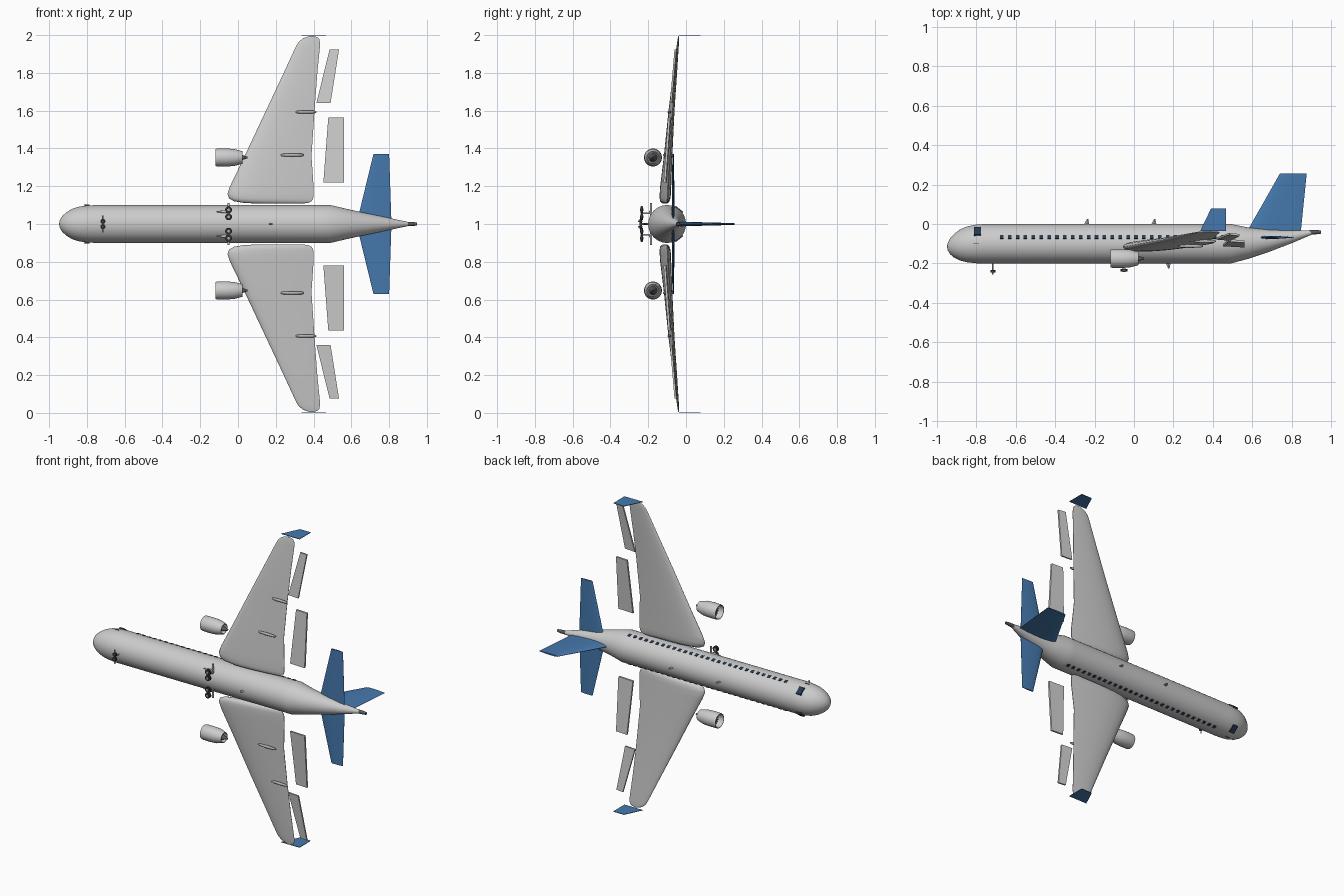
import bpy, bmesh
from math import sin, cos, pi, sqrt, radians
from mathutils import Vector, Matrix

if "Cube" in bpy.data.objects:
    bpy.data.objects.remove(bpy.data.objects["Cube"])


def mat(name, rgb):
    m = bpy.data.materials.new(name)
    m.diffuse_color = (*rgb, 1)
    m.use_nodes = True
    m.node_tree.nodes["Principled BSDF"].inputs["Base Color"].default_value = m.diffuse_color
    return m


WHITE = mat("white_paint", (0.85, 0.86, 0.88))
BLUE = mat("blue_paint", (0.06, 0.19, 0.42))
GLASS = mat("dark_glass", (0.02, 0.04, 0.08))
DARK = mat("dark_metal", (0.10, 0.10, 0.11))
RUBBER = mat("rubber", (0.03, 0.03, 0.03))
METAL = mat("grey_metal", (0.45, 0.45, 0.47))


def finish(bm, name, material=None, smooth=35):
    bmesh.ops.recalc_face_normals(bm, faces=bm.faces)
    me = bpy.data.meshes.new(name)
    bm.to_mesh(me)
    bm.free()
    ob = bpy.data.objects.new(name, me)
    bpy.context.collection.objects.link(ob)
    if material:
        me.materials.append(material)
    if smooth:
        me.shade_smooth()
        me.set_sharp_from_angle(angle=radians(smooth))
    return ob


def loft(name, rings, material=None, smooth=35):
    """Skin a list of equal-length point rings and cap both ends."""
    bm = bmesh.new()
    vs = [[bm.verts.new(p) for p in r] for r in rings]
    n = len(rings[0])
    for a, b in zip(vs, vs[1:]):
        for i in range(n):
            j = (i + 1) % n
            bm.faces.new((a[i], a[j], b[j], b[i]))
    bm.faces.new(vs[0])
    bm.faces.new(vs[-1])
    return finish(bm, name, material, smooth)


def body(name, sections, z, material=None, n=32, smooth=35):
    """Round body along x from (x, y centre, radius) sections."""
    return loft(name, [[(x, y + r * cos(2 * pi * i / n), z + r * sin(2 * pi * i / n))
                        for i in range(n)] for x, y, r in sections], material, smooth)


def rod(name, a, b, r0, r1, material, n=16):
    """Cylinder or cone between two points."""
    a, b = Vector(a), Vector(b)
    bm = bmesh.new()
    rot = (b - a).to_track_quat('Z', 'Y').to_matrix().to_4x4()
    bmesh.ops.create_cone(bm, cap_ends=True, segments=n, radius1=r0, radius2=r1,
                          depth=(b - a).length, matrix=Matrix.Translation((a + b) / 2) @ rot)
    return finish(bm, name, material)


def box(bm, loc, size, rot=Matrix.Identity(4)):
    bmesh.ops.create_cube(bm, size=1, matrix=Matrix.Translation(loc) @ rot @ Matrix.Diagonal((*size, 1)))


def foil(x0, x1, t, n=10):
    """Aerofoil outline: (x, offset) pairs with maximum thickness t."""
    half = []
    for i in range(n + 1):
        u = (1 - cos(pi * i / n)) / 2
        h = 5 * (.2969 * sqrt(u) - .126 * u - .3516 * u * u + .2843 * u**3 - .1015 * u**4)
        half.append((x0 + (x1 - x0) * u, t * (h + .02)))
    return half + [(x, -h) for x, h in reversed(half)]


# fuselage and tail exhaust
body("fuselage", [(-.947, -.115, .003), (-.944, -.115, .018), (-.932, -.113, .04), (-.91, -.11, .061),
                  (-.88, -.106, .079), (-.845, -.103, .091), (-.80, -.101, .098), (-.75, -.1, .1),
                  (.45, -.1, .1), (.49, -.1, .1), (.58, -.097, .079), (.69, -.084, .055),
                  (.80, -.065, .032), (.90, -.043, .011)], 1, WHITE, 48, 60)
body("tail_exhaust", [(.89, -.043, .012), (.925, -.041, .011), (.948, -.041, .008)], 1, DARK, 16)

# tail fin
fin = [(-.06, .55, .843, .026), (-.03, .577, .846, .024), (.257, .74, .875, .009)]
loft("tail_fin", [[(x, y, 1 + o) for x, o in foil(a, b, t)] for y, a, b, t in fin], BLUE)

# passenger windows
bm = bmesh.new()
for s in (1, -1):
    for i in range(29):
        box(bm, (-.67 + .04 * i, -.066, 1 + s * .092), (.018, .02, .008), Matrix.Rotation(s * -.35, 4, 'X'))
finish(bm, "passenger_windows", GLASS, 0)

# cockpit windows
bm = bmesh.new()
for s in (1, -1):
    box(bm, (-.793, -.038, 1 + s * .075), (.035, .05, .012), Matrix.Rotation(s * -.68, 4, 'X'))
finish(bm, "cockpit_windows", GLASS, 0)

# antennas
for name, x, y, d in (("front_antenna", -.24, -.004, 1), ("rear_antenna", .10, -.004, 1), ("belly_antenna", .172, -.196, -1)):
    loft(name, [[(x + a, y, 1 + b) for a, b in ((-.014, 0), (0, .005), (.014, 0), (0, -.005))],
                [(x + a, y + d * .03, 1 + b) for a, b in ((.002, 0), (.005, .002), (.008, 0), (.005, -.002))]], METAL, 0)

# wing stations: z offset, leading x, trailing x, y, thickness
WING = [(.108, .10, .34, -.108, .012), (.112, .03, .372, -.108, .03), (.12, -.02, .39, -.108, .045),
        (.135, -.047, .398, -.107, .054), (.16, -.056, .40, -.106, .056), (.20, -.042, .40, -.104, .055),
        (.36, .035, .389, -.092, .042), (.60, .148, .405, -.075, .030), (.80, .242, .42, -.057, .020),
        (.93, .302, .433, -.045, .012), (.96, .318, .434, -.042, .010), (.98, .34, .43, -.04, .008),
        (.99, .362, .418, -.039, .005), (.995, .382, .403, -.039, .003)]


def slab(name, s, ends, t, material):
    """Flat panel between two span stations (z, x0, x1, y)."""
    loft(name, [[(x0, y + t, 1 + s * z), (x1, y + t - .006, 1 + s * z), (x1, y - t - .006, 1 + s * z),
                 (x0, y - t, 1 + s * z)] for z, x0, x1, y in ends], material, 0)


for s, side in ((1, "left"), (-1, "right")):
    # wing with mild dihedral
    loft(side + "_wing", [[(x, y + o + .022 * ((x - a) / (b - a) - .5) * (1 - z), 1 + s * z)
                           for x, o in foil(a, b, t)] for z, a, b, y, t in WING], None, 60)
    # separate flap and aileron panels
    slab(side + "_flap", s, [(.22, .452, .56, -.107), (.565, .478, .56, -.083)], .006, None)
    slab(side + "_aileron", s, [(.64, .415, .49, -.074), (.925, .485, .535, -.05)], .005, None)
    # flap track fairings
    for k, (z, x0, x1, y) in enumerate(((.365, .225, .35, -.112), (.593, .305, .415, -.088))):
        w = x1 - x0
        body(f"{side}_flap_fairing_{k + 1}", [(x0, y, .003), (x0 + .1 * w, y, .007), (x0 + .5 * w, y, .009),
             (x0 + .9 * w, y, .007), (x1, y, .003)], 1 + s * z, METAL, 12)
    # winglet plate
    zt = 1 + s * .9985
    loft(side + "_winglet", [[(x, y, zt + o) for x, y in ((.335, -.036), (.466, -.036), (.466, .078), (.39, .078))]
                             for o in (-.0015, .0015)], BLUE, 0)
    # tailplane
    loft(side + "_tailplane", [[(x, -.068 + o, 1 + s * z) for x, o in foil(a, b, t)]
                               for z, a, b, t in ((.02, .632, .812, .016), (.37, .717, .80, .008))], BLUE)

    # engine: hollow nacelle, fan, spinner, exhaust cone
    ez, ey = 1 + s * .352, -.175
    body(side + "_nacelle", [(x, ey, r) for x, r in ((-.07, .037), (-.112, .039), (-.119, .042), (-.119, .045),
         (-.11, .047), (-.06, .0475), (-.02, .045), (.01, .037), (.024, .033), (.023, .029), (-.01, .028))], ez, WHITE)
    bm = bmesh.new()
    for i in range(16):
        rot = Matrix.Rotation(2 * pi * i / 16, 4, 'X')
        box(bm, Vector((-.082, ey, ez)) + rot @ Vector((0, .023, 0)), (.004, .03, .007),
            rot @ Matrix.Rotation(.5, 4, 'Y'))
    finish(bm, side + "_fan_blades", DARK, 0)
    rod(side + "_spinner", (-.07, ey, ez), (-.102, ey, ez), .012, .001, METAL)
    rod(side + "_exhaust_cone", (-.01, ey, ez), (.05, ey, ez), .024, .004, DARK)

    # main gear: strut, axle, two wheels and door
    rod(side + "_main_strut", (-.05, -.185, 1 + s * .02), (-.05, -.185, 1 + s * .11), .006, .006, METAL)
    rod(side + "_main_leg", (-.05, -.18, 1 + s * .057), (-.05, -.236, 1 + s * .057), .005, .005, METAL)
    rod(side + "_main_axle", (-.05, -.234, 1 + s * .035), (-.05, -.234, 1 + s * .095), .003, .003, METAL)
    for k, z in enumerate((.038, .075)):
        rod(f"{side}_main_wheel_{k + 1}", (-.05, -.241, 1 + s * z), (-.05, -.227, 1 + s * z), .018, .018, RUBBER, 24)
        rod(f"{side}_main_hub_{k + 1}", (-.05, -.244, 1 + s * z), (-.05, -.224, 1 + s * z), .007, .007, METAL)
    body(side + "_gear_door", [(-.115, -.188, .002), (-.085, -.188, .006), (-.05, -.188, .008)], 1 + s * .065, WHITE, 12)

    # nose gear wheel and probe
    rod(side + "_nose_wheel", (-.715, -.246, 1 + s * .014), (-.715, -.234, 1 + s * .014), .013, .013, RUBBER, 24)
    rod(side + "_nose_hub", (-.715, -.255, 1 + s * .014), (-.715, -.231, 1 + s * .014), .004, .004, METAL)
    rod(side + "_probe", (-.815, -.10, 1 + s * .1), (-.785, -.10, 1 + s * .1), .002, .002, DARK, 8)

# nose gear leg and axle
rod("nose_leg", (-.715, -.19, 1), (-.715, -.24, 1), .004, .004, METAL)
rod("nose_axle", (-.715, -.24, .955), (-.715, -.24, 1.045), .004, .004, METAL)
